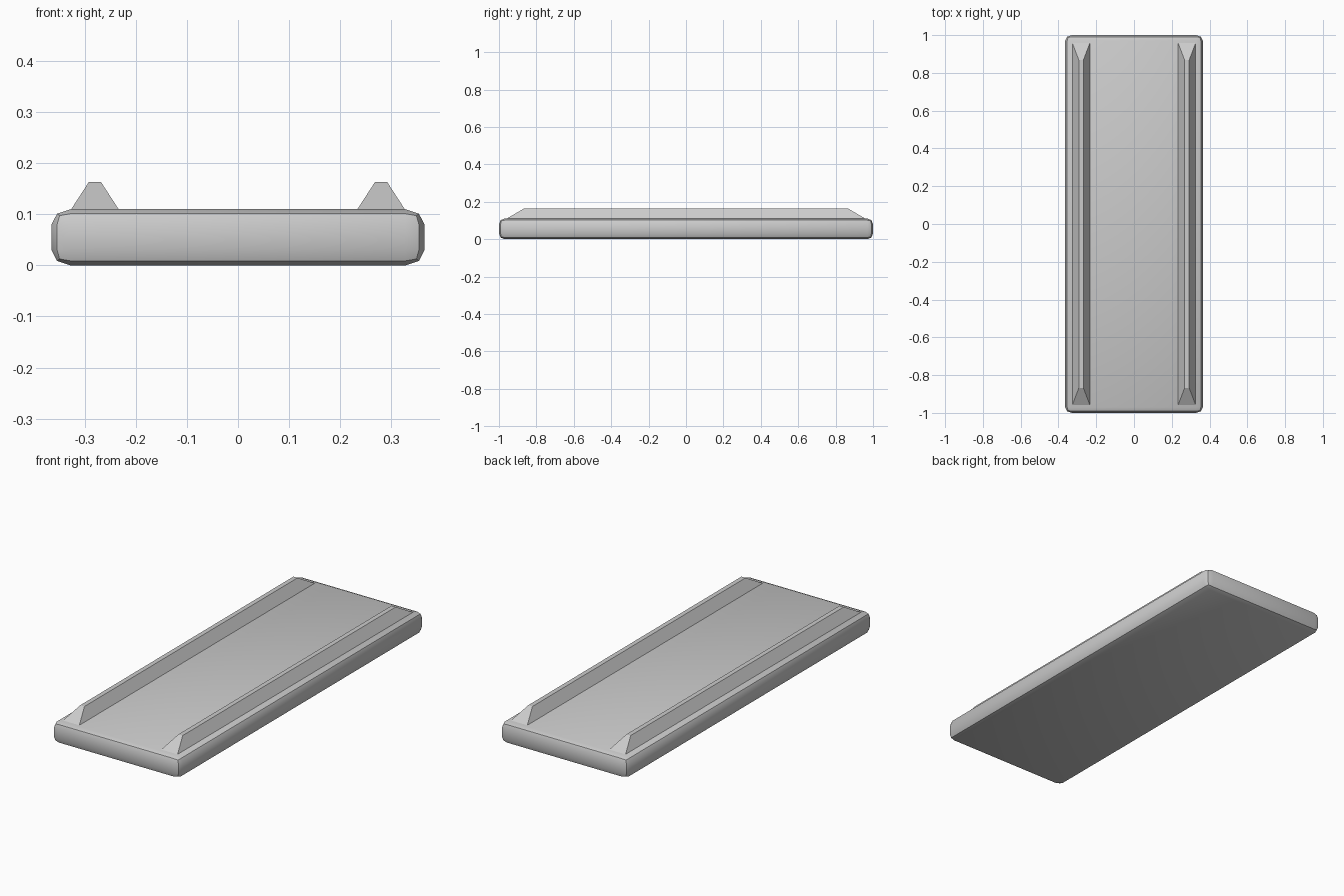
import bpy, bmesh
from mathutils import Matrix, Vector

if "Cube" in bpy.data.objects:
    bpy.data.objects.remove(bpy.data.objects["Cube"])


def add_object(name, bm):
    mesh = bpy.data.meshes.new(name)
    bm.normal_update()
    bm.to_mesh(mesh)
    bm.free()
    obj = bpy.data.objects.new(name, mesh)
    bpy.context.collection.objects.link(obj)
    return obj


def box(size, centre):
    bm = bmesh.new()
    bmesh.ops.create_cube(bm, size=1)
    bmesh.ops.scale(bm, vec=size, verts=bm.verts)
    bmesh.ops.translate(bm, vec=centre, verts=bm.verts)
    return bm


# Slab with two-step rounded edges, slightly wider across x
STRETCH = 1.25
bm = box((0.73 / STRETCH, 2.0, 0.11), (0, 0, 0.055))
bmesh.ops.bevel(bm, geom=bm.edges[:], offset=0.03, offset_type='OFFSET',
                segments=2, profile=0.5, affect='EDGES')
bmesh.ops.scale(bm, vec=(STRETCH, 1, 1), verts=bm.verts)
slab = add_object("slab", bm)
bpy.context.view_layer.objects.active = slab
slab.select_set(True)
bpy.ops.object.shade_smooth_by_angle()
slab.select_set(False)


# Tapered rails along both long sides
def rail(name, x):
    bm = box((0.094, 1.92, 0.054), (0, 0, 0.136))
    for v in bm.verts:
        if v.co.z > 0.136:
            v.co.x *= 0.024 / 0.094
            v.co.y *= 1.735 / 1.92
    bmesh.ops.translate(bm, vec=(x, 0, 0), verts=bm.verts)
    return add_object(name, bm)


rail("left_rail", -0.28)
rail("right_rail", 0.28)
